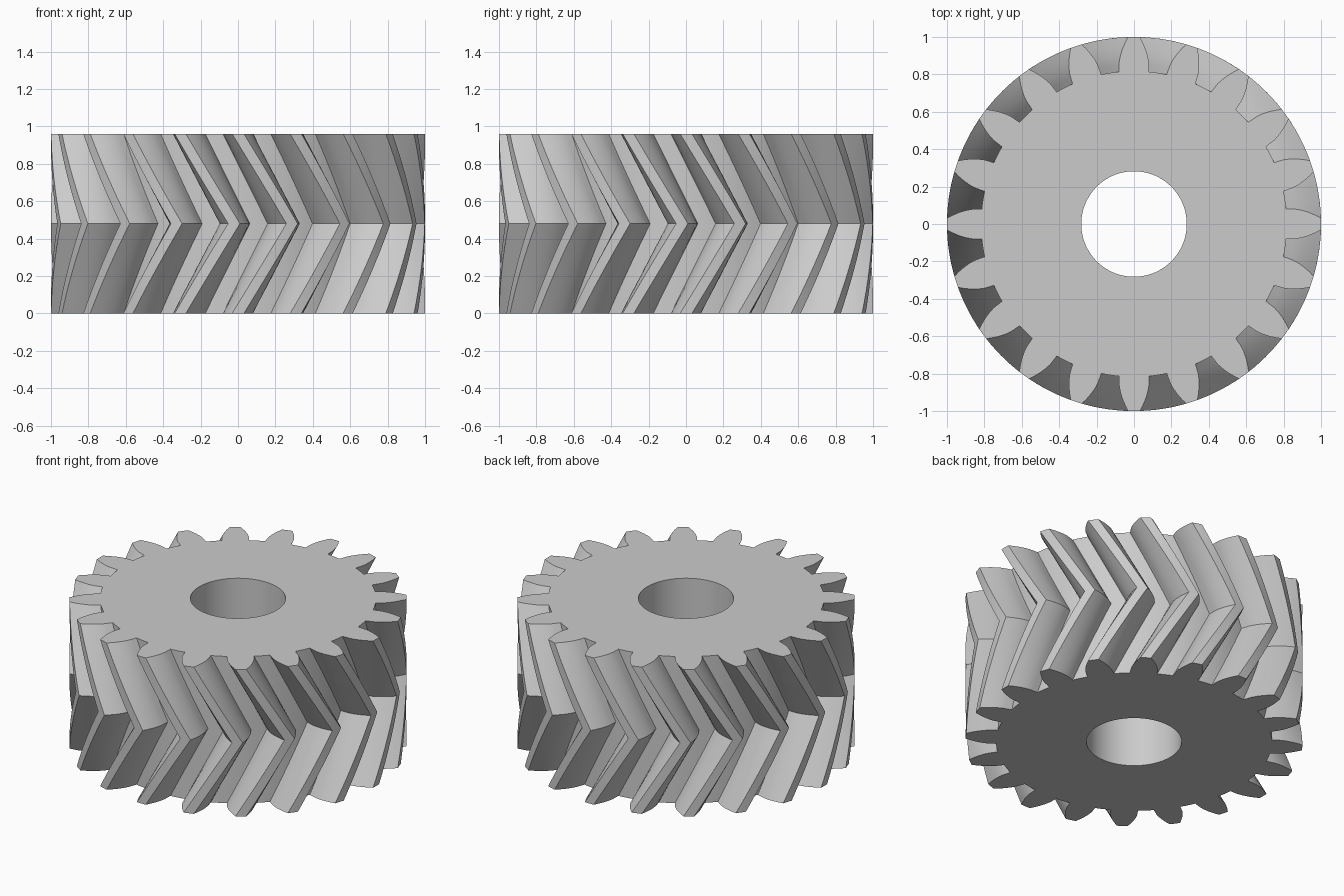
import bpy, bmesh
from math import radians, sin, cos, tan, acos, degrees

if "Cube" in bpy.data.objects:
    bpy.data.objects.remove(bpy.data.objects["Cube"])

TEETH, HEIGHT, BORE = 20, 0.96, 0.282
ROOT, PITCH, TIP = 0.818, 0.909, 1.0
TWIST = 16.8          # degrees of turn between an end face and the middle
STEPS = 8             # rings per half
BASE = PITCH * cos(radians(20))


def inv(r):
    a = acos(min(1, BASE / r))
    return degrees(tan(a) - a)


def half_angle(r):
    # involute half thickness of a tooth, in degrees
    return 90 / TEETH + inv(PITCH) - inv(r)


# Half a tooth: root floor, root corner, involute flank, tip land
half = [(ROOT, -9), (ROOT, -7.3), (ROOT, -5.65)]
half += [(r, -half_angle(r)) for r in (BASE, 0.875, 0.905, 0.937, 0.969, TIP)]
tooth = half + [(TIP, 0)] + [(r, -a) for r, a in reversed(half[1:])]
profile = [(r, a + k * 360 / TEETH) for k in range(TEETH) for r, a in tooth]
n = len(profile)

bm = bmesh.new()


def ring(points, z, turn=0):
    return [bm.verts.new((r * cos(radians(a + turn)), r * sin(radians(a + turn)), z))
            for r, a in points]


def bridge(a, b):
    for i in range(n):
        j = (i + 1) % n
        bm.faces.new((a[i], a[j], b[j], b[i]))


# Herringbone tooth wall
rings = []
for s in range(2 * STEPS + 1):
    t = s / STEPS
    rings.append(ring(profile, HEIGHT * t / 2, TWIST * (1 - abs(1 - t))))
for a, b in zip(rings, rings[1:]):
    bridge(a, b)

# Bore and end faces
circle = [(BORE, -9 + 360 * i / n) for i in range(n)]
low, high = ring(circle, 0), ring(circle, HEIGHT)
bridge(high, low)
bridge(low, rings[0])
bridge(rings[-1], high)

bmesh.ops.recalc_face_normals(bm, faces=bm.faces)
mesh = bpy.data.meshes.new("herringbone_gear")
bm.to_mesh(mesh)
bm.free()
gear = bpy.data.objects.new("herringbone_gear", mesh)
bpy.context.collection.objects.link(gear)
bpy.context.view_layer.objects.active = gear
gear.select_set(True)
bpy.ops.object.shade_smooth_by_angle(angle=radians(25))
